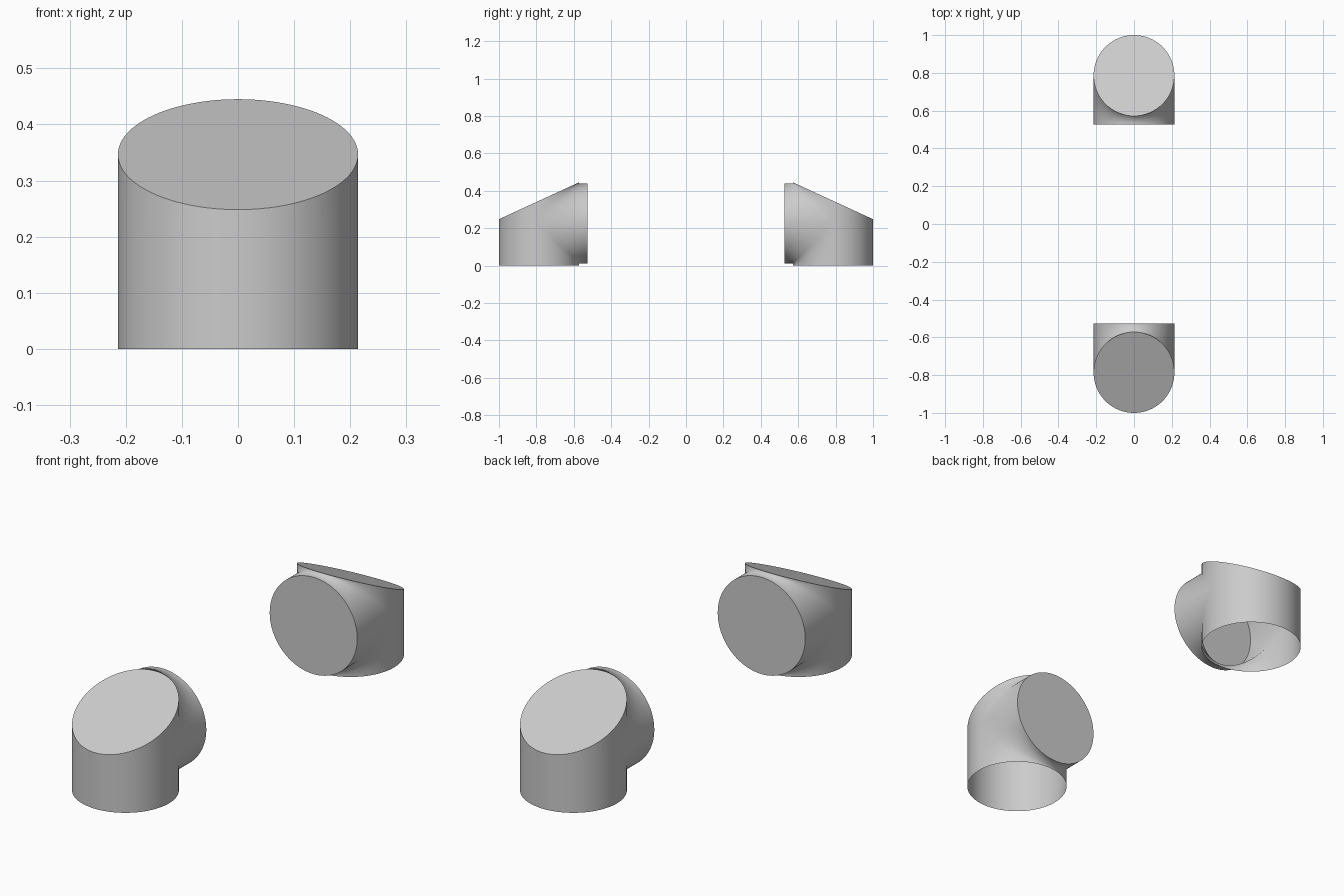
import bpy, bmesh
from math import sin, cos, pi

cube = bpy.data.objects.get("Cube")
if cube:
    bpy.data.objects.remove(cube, do_unlink=True)

# Material
grey = bpy.data.materials.new("light grey")
grey.use_nodes = True
colour = (0.6, 0.6, 0.6, 1)
grey.diffuse_color = colour
grey.node_tree.nodes["Principled BSDF"].inputs["Base Color"].default_value = colour

R = 0.214            # radius of both pipes
AXIS_Y = 0.786       # distance of the upright pipe from the centre
AXIS_Z = 0.226       # height of the level pipe
END_Y = 0.527        # closed end of the level pipe
N = 96


def pipe_elbow(name, side):
    """Upright pipe with a slanted lid, joined by a mitre to a level pipe."""
    bm = bmesh.new()

    def face(points):
        return bm.faces.new([bm.verts.new((x, side * y, z)) for x, y, z in points])

    def column(k):
        x, s = R * sin(2 * pi * k / N), R * cos(2 * pi * k / N)
        y, reach = AXIS_Y - s, max(s, 0)
        return {"floor": (x, y, 0),
                "low": (x, y, AXIS_Z - reach),
                "high": (x, y, AXIS_Z + reach),
                "lid": (x, y, 0.3465 + 0.46 * s),
                "end_low": (x, END_Y, AXIS_Z - reach),
                "end_high": (x, END_Y, AXIS_Z + reach)}

    quarter = N // 4
    cols = [column(k) for k in range(-quarter, N - quarter)]
    strips = [("floor", "low"), ("high", "lid")]
    tube = [("low", "end_low"), ("high", "end_high")]

    # Upright wall all round, level pipe on the inner half only
    for i, a in enumerate(cols):
        b = cols[(i + 1) % N]
        for p, q in strips + (tube if i < 2 * quarter else []):
            face([a[p], b[p], b[q], a[q]])

    # Slanted lid and closed end
    inner = cols[:2 * quarter + 1]
    face([c["lid"] for c in cols])
    face([c["end_high"] for c in inner] + [c["end_low"] for c in inner[-2:0:-1]])

    bmesh.ops.remove_doubles(bm, verts=bm.verts[:], dist=1e-5)
    bmesh.ops.recalc_face_normals(bm, faces=bm.faces[:])

    # Smooth walls, crisp rims round the flat discs
    for f in bm.faces:
        f.smooth = len(f.verts) <= 4
    for e in bm.edges:
        e.smooth = all(f.smooth for f in e.link_faces)

    mesh = bpy.data.meshes.new(name)
    bm.to_mesh(mesh)
    bm.free()
    mesh.materials.append(grey)
    obj = bpy.data.objects.new(name, mesh)
    bpy.context.collection.objects.link(obj)


pipe_elbow("front_pipe_elbow", -1)
pipe_elbow("back_pipe_elbow", 1)
